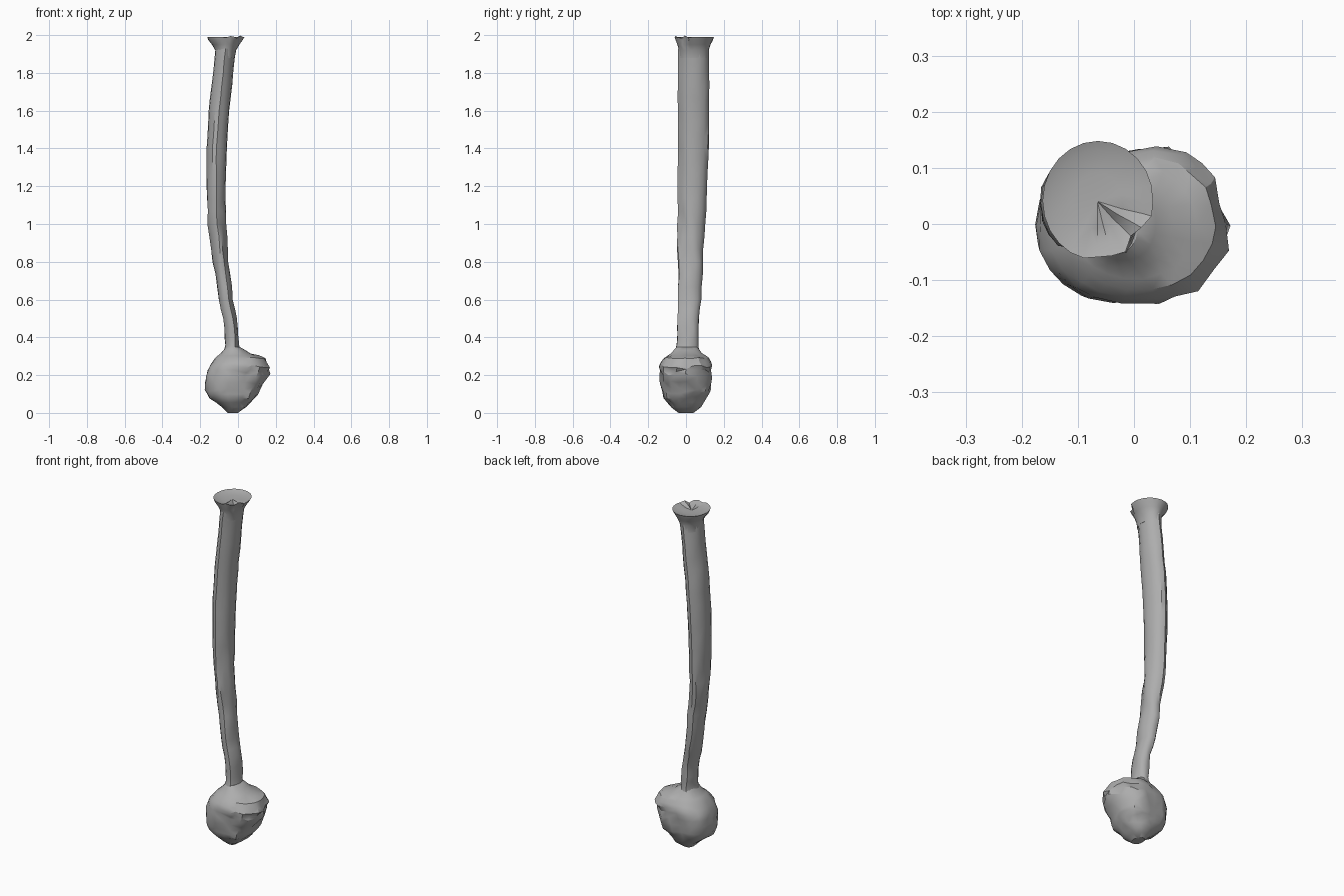
import bpy, bmesh, math
from mathutils import Vector, noise

cube = bpy.data.objects.get("Cube")
if cube:
    bpy.data.objects.remove(cube, do_unlink=True)

grey = bpy.data.materials.new("worn grey")
grey.use_nodes = True
COLOUR = (0.42, 0.42, 0.42, 1)
grey.diffuse_color = COLOUR
grey.node_tree.nodes["Principled BSDF"].inputs["Base Color"].default_value = COLOUR


def resample(rows, per):
    """Add evenly spaced rows between the given sections."""
    out = []
    for a, b in zip(rows, rows[1:]):
        out += [tuple(p + (q - p) * i / per for p, q in zip(a, b)) for i in range(per)]
    return out + [rows[-1]]


def loft(name, rows, sides, shape, angle):
    """Skin sections (z, left, right, front, back); shape() adjusts each point."""
    bm = bmesh.new()
    rings = []
    for z, x0, x1, y0, y1 in rows:
        centre = Vector(((x0 + x1) / 2, (y0 + y1) / 2, z))
        half = ((x1 - x0) / 2, (y1 - y0) / 2)
        rings.append([bm.verts.new(shape(2 * math.pi * i / sides, centre, half))
                      for i in range(sides)])
    for a, b in zip(rings, rings[1:]):
        for i in range(sides):
            j = (i + 1) % sides
            bm.faces.new((a[i], a[j], b[j], b[i]))
    for ring in (rings[0], rings[-1]):
        mid = bm.verts.new(sum((v.co for v in ring), Vector()) / sides)
        for i in range(sides):
            bm.faces.new((ring[i], ring[(i + 1) % sides], mid))
    bmesh.ops.triangulate(bm, faces=[f for f in bm.faces if len(f.verts) > 3])
    bmesh.ops.recalc_face_normals(bm, faces=bm.faces)
    mesh = bpy.data.meshes.new(name)
    bm.to_mesh(mesh)
    bm.free()
    mesh.materials.append(grey)
    ob = bpy.data.objects.new(name, mesh)
    bpy.context.collection.objects.link(ob)
    bpy.ops.object.select_all(action='DESELECT')
    ob.select_set(True)
    bpy.context.view_layer.objects.active = ob
    bpy.ops.object.shade_smooth_by_angle(angle=math.radians(angle))
    return ob


def bump(a, b, width):
    """Soft bump around angle b."""
    d = (a - b + math.pi) % (2 * math.pi) - math.pi
    return math.exp(-(d / width) ** 2)


def shaft_point(a, c, half):
    # Ridge on the front and back, winding slowly down the shaft
    twist = 0.35 * math.sin(c.z * 3.2)
    r = 1 + 0.07 * bump(a, -1.45 + twist, 0.3) + 0.04 * bump(a, 1.7 + twist, 0.3)
    r -= 0.07 * bump(a, -0.75 + twist, 0.35) + 0.05 * bump(a, 2.4 + twist, 0.35)
    p = c + Vector((half[0] * r * math.cos(a), half[1] * r * math.sin(a), 0))
    rough = 0.004 if c.z > 1.1 else 0.010
    n = noise.noise_vector(Vector((p.x * 14, p.y * 14, p.z * 9)))
    return p + Vector((n.x, n.y, 0)) * rough


def rim_point(a, c, half):
    # Round flared rim, chipped at the front right
    chip = bump(a, -0.9, 0.6)
    p = c + Vector((half[0] * math.cos(a), half[1] * math.sin(a), 0))
    if c.z > 1.96:
        p.z += 0.012 * chip * math.sin(a * 9)
        p -= (p - c) * 0.10 * chip * (1 + math.sin(a * 7))
    return p


def knob_point(a, c, half):
    # Two lobes parted by a groove at the back and a weaker one in front
    body = math.sin(math.pi * min(max(c.z / 0.34, 0), 1))
    r = 1 - body * (0.13 * bump(a, 1.75, 0.2) + 0.07 * bump(a, -1.25, 0.22))
    x, y = math.cos(a), math.sin(a)
    x = math.copysign(abs(x) ** 0.88, x)
    y = math.copysign(abs(y) ** 0.88, y)
    p = c + Vector((half[0] * r * x, half[1] * r * y, 0))
    rough = (0.028 if p.x > 0.01 else 0.010) * body
    return p + noise.noise_vector(p * 17) * rough


# Rows are z, left, right, front, back
shaft = [
    (0.30, -0.08, 0.02, -0.06, 0.07), (0.36, -0.062, 0.003, -0.05, 0.06),
    (0.45, -0.075, 0.0, -0.048, 0.07), (0.60, -0.103, -0.022, -0.042, 0.08),
    (0.80, -0.132, -0.05, -0.044, 0.088), (1.00, -0.160, -0.068, -0.042, 0.10),
    (1.20, -0.167, -0.065, -0.040, 0.11), (1.40, -0.166, -0.060, -0.040, 0.118),
    (1.60, -0.155, -0.045, -0.040, 0.12), (1.80, -0.133, -0.025, -0.038, 0.12),
    (1.93, -0.12, -0.010, -0.036, 0.12),
]
loft("shaft", resample(shaft, 3), 16, shaft_point, 35)

rim = [
    (1.88, -0.122, -0.017, -0.034, 0.118), (1.92, -0.12, -0.010, -0.036, 0.12),
    (1.95, -0.138, 0.008, -0.046, 0.13), (1.975, -0.158, 0.026, -0.060, 0.143),
    (1.990, -0.163, 0.035, -0.065, 0.148), (1.984, -0.148, 0.018, -0.048, 0.132),
    (1.978, -0.11, -0.02, -0.01, 0.09),
]
loft("flared_end", rim, 24, rim_point, 35)

knob = [
    (0.00, -0.055, 0.0, -0.04, 0.04), (0.03, -0.085, 0.045, -0.08, 0.08),
    (0.08, -0.152, 0.088, -0.122, 0.112), (0.12, -0.174, 0.12, -0.133, 0.132),
    (0.20, -0.172, 0.152, -0.142, 0.142), (0.25, -0.152, 0.165, -0.143, 0.14),
    (0.29, -0.122, 0.145, -0.115, 0.115), (0.315, -0.092, 0.07, -0.08, 0.085),
    (0.35, -0.062, 0.008, -0.05, 0.06),
]
loft("knob", resample(knob, 2), 22, knob_point, 32)
